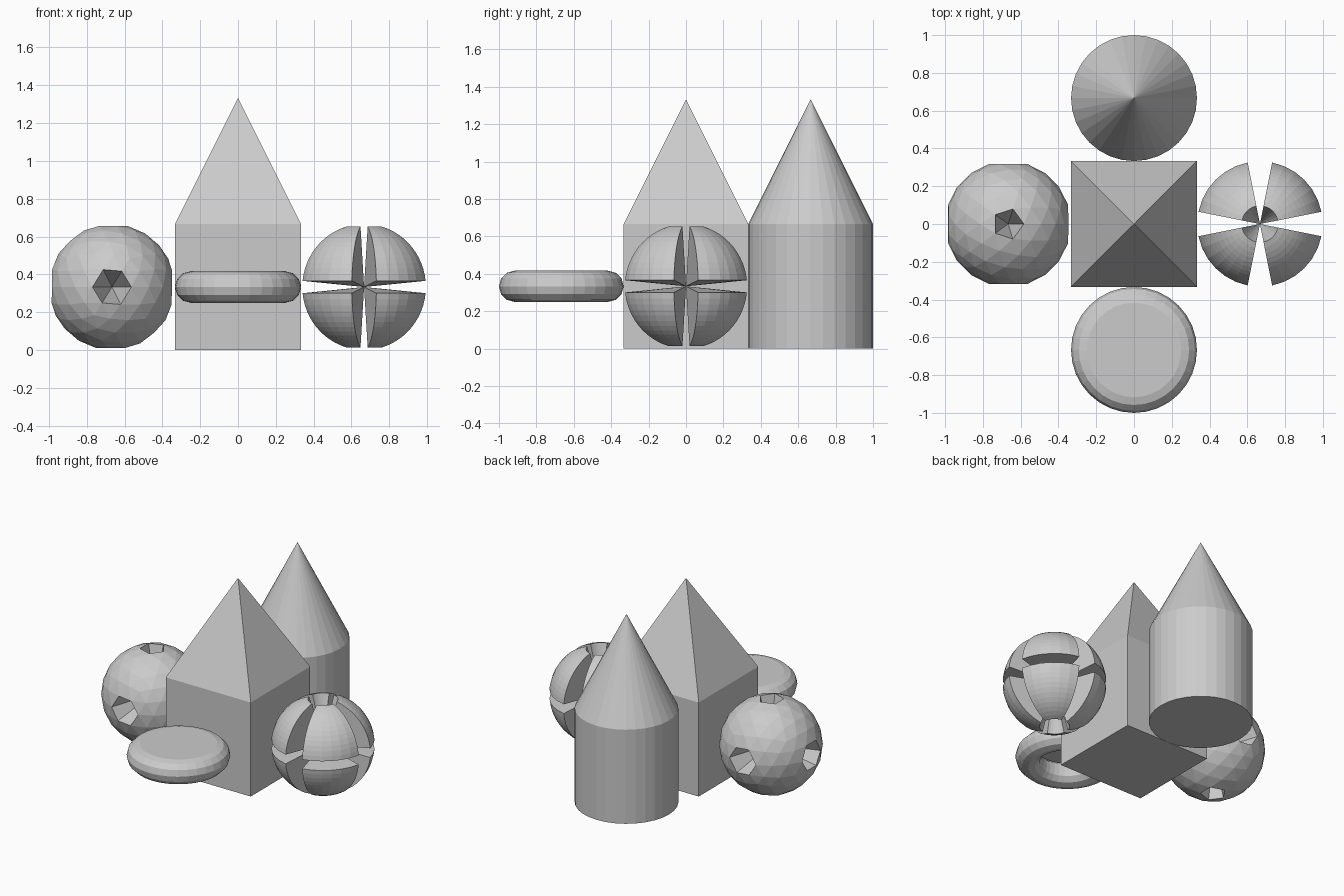
import bpy, bmesh, math
from mathutils import Vector

if "Cube" in bpy.data.objects:
    bpy.data.objects.remove(bpy.data.objects["Cube"])

U = 2 / 3          # spacing and width of every solid
R = U / 2
SEG = 32

grey = bpy.data.materials.new("plain grey")
grey.diffuse_color = (0.6, 0.6, 0.6, 1)
grey.use_nodes = True
grey.node_tree.nodes["Principled BSDF"].inputs["Base Color"].default_value = grey.diffuse_color


def finish(name, bm, loc):
    bmesh.ops.recalc_face_normals(bm, faces=bm.faces)
    me = bpy.data.meshes.new(name)
    bm.to_mesh(me)
    bm.free()
    me.materials.append(grey)
    ob = bpy.data.objects.new(name, me)
    ob.location = loc
    bpy.context.collection.objects.link(ob)
    return ob


def pointed_prism(name, n, radius, turn, loc):
    """Upright prism with a pointed roof as one closed shell."""
    bm = bmesh.new()
    rings = [[bm.verts.new((radius * math.cos(turn + 2 * math.pi * i / n),
                            radius * math.sin(turn + 2 * math.pi * i / n), z))
              for i in range(n)] for z in (0, U)]
    tip = bm.verts.new((0, 0, 2 * U))
    bm.faces.new(rings[0][::-1])
    for i in range(n):
        j = (i + 1) % n
        bm.faces.new((rings[0][i], rings[0][j], rings[1][j], rings[1][i]))
        bm.faces.new((rings[1][i], rings[1][j], tip))
    finish(name, bm, loc)


# Cube with pyramid, cylinder with cone
pointed_prism("cube_with_pyramid", 4, R * math.sqrt(2), math.pi / 4, (0, 0, 0))
pointed_prism("cylinder_with_cone", SEG, R, 0, (0, U, 0))

# Faceted ball: the six axis vertices are pushed to the centre as pits
bm = bmesh.new()
bmesh.ops.create_icosphere(bm, subdivisions=3, radius=R)
for v in bm.verts:
    if max(abs(c) for c in v.co) > R * 0.999:
        v.co = (0, 0, 0)
finish("pitted_ball", bm, (-U, 0, R))

# Split ball: eight octant wedges whose sides all run to the centre
STEP = math.radians(5.625)
bm = bmesh.new()
for octant in range(8):
    up = 1 if octant < 4 else -1
    start = math.radians(11.25 + 90 * (octant % 4))
    grid = []
    for k in range(1, 14):
        lat = k * STEP
        grid.append([bm.verts.new((R * math.cos(lat) * math.cos(start + 2 * STEP * i),
                                   R * math.cos(lat) * math.sin(start + 2 * STEP * i),
                                   up * R * math.sin(lat))) for i in range(7)])
    for a, b in zip(grid, grid[1:]):
        for i in range(6):
            bm.faces.new((a[i], a[i + 1], b[i + 1], b[i]))
    core = bm.verts.new((0, 0, 0))
    rim = (grid[0] + [r[-1] for r in grid[1:]] + grid[-1][-2::-1]
           + [r[0] for r in grid[-2:0:-1]])
    for i, v in enumerate(rim):
        bm.faces.new((v, rim[(i + 1) % len(rim)], core))
finish("split_ball", bm, (U, 0, R))

# Ring with its hole covered on top
bm = bmesh.new()
tube = R / 4
MINOR = 12
rows = []
for i in range(SEG):
    a = 2 * math.pi * i / SEG
    row = []
    for j in range(MINOR):
        t = 2 * math.pi * j / MINOR
        r = R - tube + tube * math.cos(t)
        row.append(bm.verts.new((r * math.cos(a), r * math.sin(a), tube * math.sin(t))))
    rows.append(row)
for i in range(SEG):
    a, b = rows[i], rows[(i + 1) % SEG]
    for j in range(MINOR):
        k = (j + 1) % MINOR
        bm.faces.new((a[j], b[j], b[k], a[k]))
finish("ring", bm, (0, -U, R))

bm = bmesh.new()
bm.faces.new([bm.verts.new(((R - tube) * math.cos(2 * math.pi * i / SEG),
                            (R - tube) * math.sin(2 * math.pi * i / SEG), tube))
              for i in range(SEG)])
cap = finish("ring_cover", bm, (0, -U, R))
if cap.data.polygons[0].normal.z < 0:
    cap.data.flip_normals()
